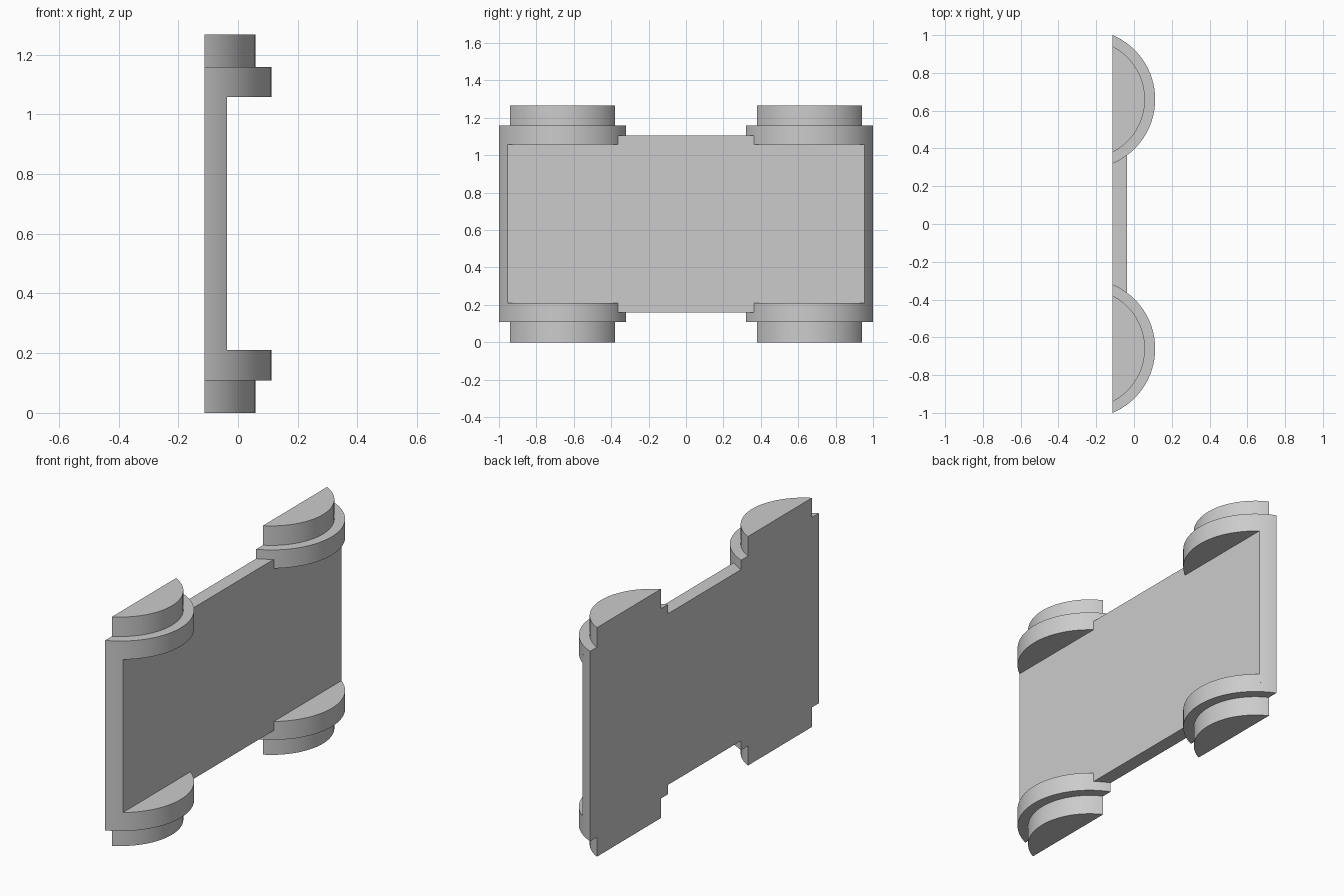
import bpy, bmesh, math

cube = bpy.data.objects.get("Cube")
if cube:
    bpy.data.objects.remove(cube, do_unlink=True)

grey = bpy.data.materials.new("plain grey")
grey.use_nodes = True
colour = (0.6, 0.6, 0.6, 1)
grey.diffuse_color = colour
grey.node_tree.nodes["Principled BSDF"].inputs["Base Color"].default_value = colour

HEIGHT = 1.267
BACK, FACE = -0.113, -0.036      # back and front planes of the panel
AXIS_X, AXIS_Y = -0.257, 0.66    # axis of the round bosses
FLANGE_R, CAP_R = 0.369, 0.315


def arc(radius, x_start, x_end, side, steps):
    """Points on a boss circle; a negative side mirrors it in y."""
    a = math.acos((x_start - AXIS_X) / radius)
    b = math.acos((x_end - AXIS_X) / radius)
    return [(AXIS_X + radius * math.cos(a + (b - a) * i / steps),
             side * (AXIS_Y + radius * math.sin(a + (b - a) * i / steps)))
            for i in range(steps + 1)]


def extrude(name, outline, z0, z1):
    bm = bmesh.new()
    face = bm.faces.new([bm.verts.new((x, y, z0)) for x, y in outline])
    top = bmesh.ops.extrude_face_region(bm, geom=[face])["geom"]
    bmesh.ops.translate(bm, vec=(0, 0, z1 - z0),
                        verts=[v for v in top if isinstance(v, bmesh.types.BMVert)])
    bmesh.ops.recalc_face_normals(bm, faces=bm.faces)
    mesh = bpy.data.meshes.new(name)
    bm.to_mesh(mesh)
    bm.free()
    obj = bpy.data.objects.new(name, mesh)
    bpy.context.collection.objects.link(obj)
    mesh.materials.append(grey)
    bpy.ops.object.select_all(action="DESELECT")
    obj.select_set(True)
    bpy.context.view_layer.objects.active = obj
    bpy.ops.object.shade_smooth_by_angle(angle=math.radians(30))


def segment(radius):
    """Circle segment cut off flat at the back plane."""
    half = arc(radius, BACK, AXIS_X + radius, 1, 24)
    return half + [(x, 2 * AXIS_Y - y) for x, y in reversed(half[:-1])]


# Panel with rounded ends
ends = arc(FLANGE_R, BACK, FACE, 1, 8) + arc(FLANGE_R, FACE, BACK, -1, 8)
extrude("panel", ends, 0.16, HEIGHT - 0.16)

# Stepped bosses on the four corners
for end, side in (("front", -1), ("back", 1)):
    for level in ("lower", "upper"):
        for part, radius, z0, z1 in (("flange", FLANGE_R, 0.108, 0.21),
                                     ("cap", CAP_R, 0, 0.108)):
            if level == "upper":
                z0, z1 = HEIGHT - z1, HEIGHT - z0
            outline = [(x, side * y) for x, y in segment(radius)]
            extrude(f"{level}_{end}_{part}", outline, z0, z1)
